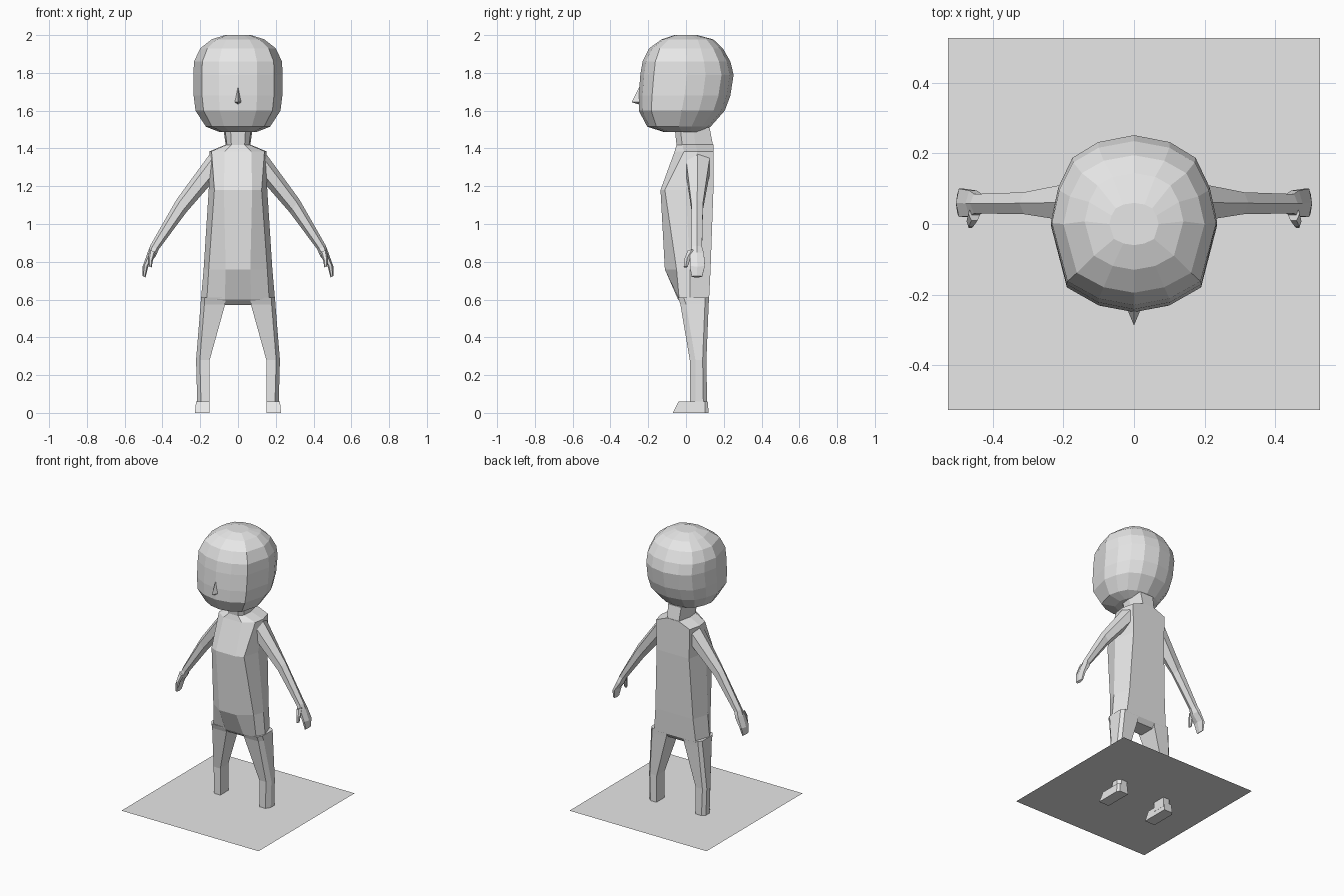
import bpy, bmesh
from mathutils import Vector

if "Cube" in bpy.data.objects:
    bpy.data.objects.remove(bpy.data.objects["Cube"])

grey = bpy.data.materials.new("light_grey")
grey.diffuse_color = (0.8, 0.8, 0.8, 1)
grey.use_nodes = True
grey.node_tree.nodes["Principled BSDF"].inputs["Base Color"].default_value = grey.diffuse_color


def loft(name, rings, mirror=False):
    """Skin a list of equal-length rings, cap both ends, optionally mirror in x."""
    bm = bmesh.new()
    loops = [[bm.verts.new(p) for p in r] for r in rings]
    n = len(loops[0])
    for a, b in zip(loops, loops[1:]):
        for i in range(n):
            j = (i + 1) % n
            bm.faces.new((a[i], a[j], b[j], b[i]))
    bm.faces.new(loops[0])
    bm.faces.new(loops[-1])
    bmesh.ops.recalc_face_normals(bm, faces=bm.faces)
    return finish(name, bm, mirror)


def finish(name, bm, mirror=False):
    me = bpy.data.meshes.new(name)
    bm.to_mesh(me)
    bm.free()
    me.materials.append(grey)
    ob = bpy.data.objects.new(name, me)
    bpy.context.collection.objects.link(ob)
    if mirror:
        ob.modifiers.new("Mirror", 'MIRROR')
    return ob


def both_sides(half):
    """Complete a half outline (front to back on +x) with its mirror image."""
    return half + [(-x, y, z) for x, y, z in reversed(half) if x > 1e-6]


# Head: one 14-sided outline scaled to each height (z, half width, front, back)
outline = [(0, -1), (.43, -.92), (.81, -.71), (1, 0), (.91, .4), (.74, .74), (.43, .92), (0, 1)]
head = []
for z, w, f, b in [(1.488, .10, -.12, .08), (1.515, .17, -.205, .13), (1.60, .225, -.25, .205),
                   (1.68, .235, -.25, .235), (1.79, .236, -.242, .252), (1.86, .233, -.23, .235),
                   (1.93, .20, -.195, .195), (1.977, .14, -.13, .145), (2.0, .07, -.06, .06)]:
    head.append(both_sides([(w * x, (f + b) / 2 + (b - f) / 2 * y, z) for x, y in outline]))
loft("head", head)

# Nose: small wedge
bm = bmesh.new()
top, tip, low = [bm.verts.new(p) for p in ((0, -.24, 1.74), (0, -.288, 1.645), (0, -.24, 1.63))]
left, right = [bm.verts.new((s * .022, -.235, 1.645)) for s in (-1, 1)]
for f in ((top, left, tip), (top, tip, right), (tip, left, low), (tip, low, right)):
    bm.faces.new(f)
bmesh.ops.recalc_face_normals(bm, faces=bm.faces)
finish("nose", bm)


# Neck
def body_ring(z, fx, yf, cx, yc, w, ym, bx, yb):
    return both_sides([(fx, yf, z), (cx, yc, z), (w, ym, z), (bx, yb, z)])


loft("neck", [body_ring(1.415, .035, -.05, .058, -.02, .065, .05, .045, .143),
              body_ring(1.51, .04, -.06, .07, -.03, .078, .04, .05, .125)])

# Torso: shoulders down to the hips
loft("torso", [body_ring(*r) for r in [
    (1.42, .035, -.05, .058, -.02, .065, .05, .045, .145),
    (1.385, .07, -.06, .14, -.01, .15, .06, .13, .145),
    (1.18, .075, -.135, .125, -.112, .155, .0, .125, .145),
    (.76, .065, -.112, .155, -.05, .182, .02, .145, .13),
    (.60, .07, -.042, .165, -.036, .196, .02, .16, .122),
    (.57, .07, -.01, .165, -.01, .196, .02, .16, .10)]])


# Legs
def leg_ring(z, inner, outer, f, b):
    return [(inner, f, z), (outer - .02, f, z), (outer, f + .03, z),
            (outer, b - .02, z), (outer - .02, b, z), (inner, b, z)]


loft("leg", [leg_ring(*r) for r in [(.61, .065, .196, -.042, .122), (.575, .068, .198, -.03, .12),
                                    (.28, .15, .222, .02, .108), (.03, .15, .215, .02, .112)]], True)

# Feet: blocks with a sloping toe
loft("foot", [[(.15, -.07, 0), (.228, -.07, 0), (.228, .10, 0), (.215, .12, 0), (.15, .12, 0)],
              [(.152, -.04, .06), (.222, -.04, .06), (.222, .10, .06), (.21, .115, .06),
               (.152, .115, .06)]], True)

# Arms and hands: six-sided sections between an upper and a lower edge (x, z)
def arm_ring(up, lo, y0, y1):
    up, lo, m = Vector(up), Vector(lo), (y0 + y1) / 2
    pts = [(1, m), (.75, y1), (.25, y1), (0, m), (.25, y0), (.75, y0)]
    return [(*(lo.lerp(up, t)),) [:1] + (y, lo.lerp(up, t)[1]) for t, y in pts]


loft("arm", [arm_ring(*r) for r in [
    ((.135, 1.39), (.135, 1.22), 0, .125),
    ((.325, 1.13), (.275, 1.06), .028, .09),
    ((.465, .885), (.42, .865), .03, .085)]], True)
loft("hand", [arm_ring(*r) for r in [
    ((.465, .885), (.42, .865), .03, .085),
    ((.478, .85), (.435, .83), .022, .095),
    ((.505, .775), (.472, .785), .02, .1),
    ((.505, .725), (.49, .717), .03, .085)]], True)
loft("thumb", [arm_ring(*r) for r in [
    ((.47, .865), (.435, .85), .01, .05),
    ((.475, .82), (.45, .81), -.008, .022),
    ((.472, .775), (.457, .77), -.012, .008)]], True)

# Ground sheet, a little above the soles
bm = bmesh.new()
bm.faces.new([bm.verts.new((x * .528, y * .528, .095)) for x, y in ((-1, -1), (1, -1), (1, 1), (-1, 1))])
finish("floor_sheet", bm)
